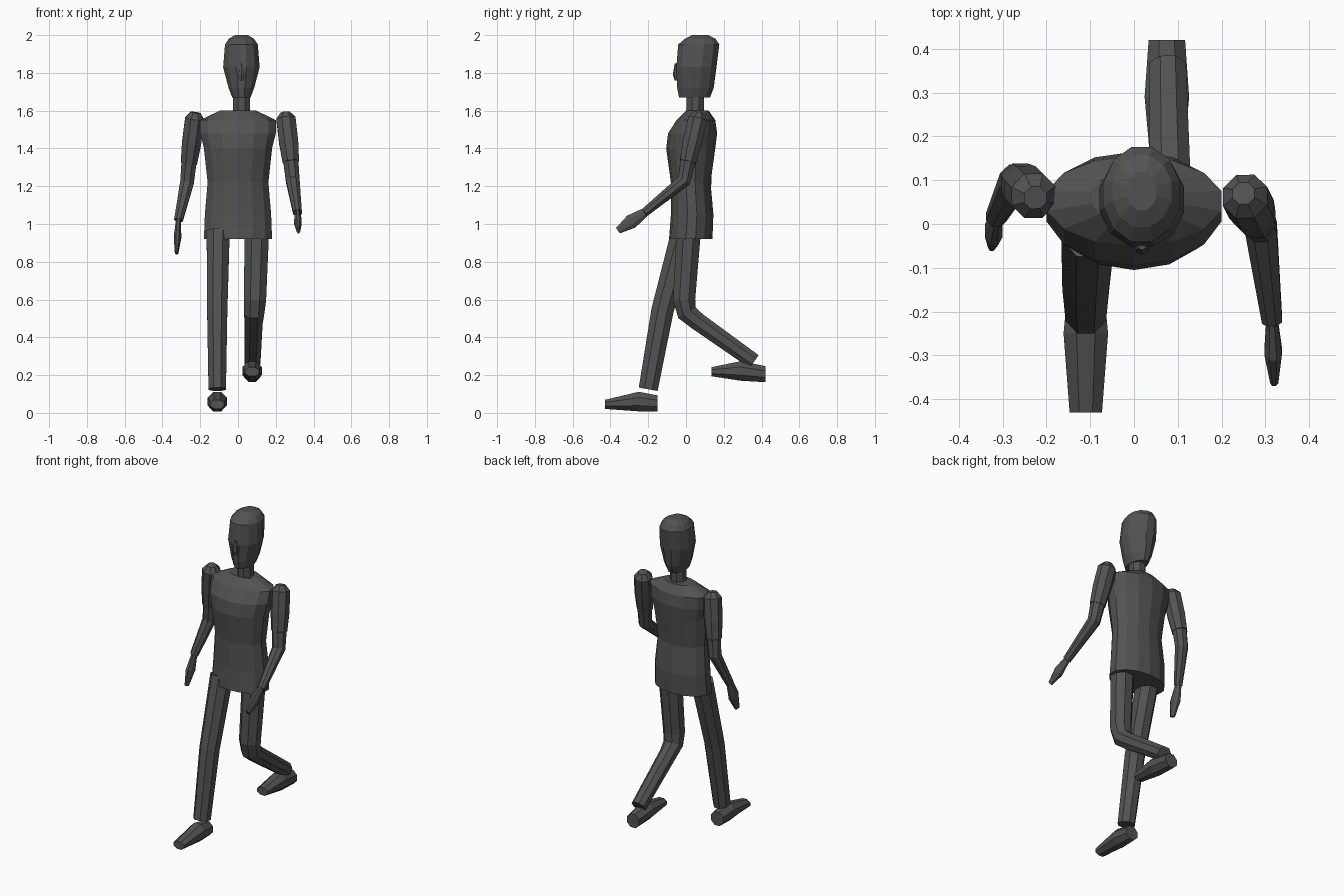
import bpy, bmesh, math
from mathutils import Vector

default_cube = bpy.data.objects.get("Cube")
if default_cube:
    bpy.data.objects.remove(default_cube, do_unlink=True)

RIGHT = Vector((1, 0, 0))
BACK = Vector((0, 1, 0))
UP = Vector((0, 0, 1))

# The single flat colour
shade = .085
dark_grey = bpy.data.materials.new("dark_grey")
dark_grey.use_nodes = True
dark_grey.diffuse_color = (shade, shade, shade, 1)
shader = dark_grey.node_tree.nodes["Principled BSDF"]
shader.inputs["Base Color"].default_value = dark_grey.diffuse_color


def loft(name, sections, sides=8):
    """Skin elliptical sections, each (centre, direction, half width, half depth)."""
    bm = bmesh.new()
    loops = []
    for centre, direction, half_width, half_depth in sections:
        across = (RIGHT - direction * RIGHT.dot(direction)).normalized()
        outward = direction.cross(across)
        angles = [math.tau * (corner + .5) / sides for corner in range(sides)]
        loops.append([bm.verts.new(centre
                                   + across * half_width * math.cos(angle)
                                   + outward * half_depth * math.sin(angle))
                      for angle in angles])
    for lower, upper in zip(loops, loops[1:]):
        for corner in range(sides):
            previous = corner - 1
            bm.faces.new((lower[previous], lower[corner], upper[corner], upper[previous]))
    bm.faces.new(loops[0])
    bm.faces.new(loops[-1])
    bmesh.ops.recalc_face_normals(bm, faces=bm.faces)
    mesh = bpy.data.meshes.new(name)
    bm.to_mesh(mesh)
    bm.free()
    mesh.materials.append(dark_grey)
    part = bpy.data.objects.new(name, mesh)
    bpy.context.collection.objects.link(part)


def column(name, x, levels, sides):
    """Upright part from levels of (height, half width, front, back)."""
    loft(name, [(Vector((x, (front + back) / 2, height)), UP, half_width, (back - front) / 2)
                for height, half_width, front, back in levels], sides)


def limb(name, path, start, end, flatness=1.0, swell=0.0):
    """Tapered tube along a path, mitred at its joints and optionally swelling midway."""
    points = [Vector(point) for point in path]
    sections = []
    for index, point in enumerate(points):
        before = points[max(index - 1, 0)]
        after = points[min(index + 1, len(points) - 1)]
        direction = ((point - before).normalized() + (after - point).normalized()).normalized()
        along = index / (len(points) - 1)
        radius = (start + (end - start) * along) * (1 + swell * math.sin(math.pi * along))
        sections.append((point, direction, radius, radius * flatness))
    loft(name, sections)


def arm(side, shoulder, cuff, elbow, wrist, fingertip):
    """Sleeve with a domed shoulder, forearm and flattened hand."""
    shoulder, cuff, wrist, fingertip = map(Vector, (shoulder, cuff, wrist, fingertip))
    direction = (cuff - shoulder).normalized()
    full = .055
    below_dome = shoulder + direction * full * .6
    loft(side + "_sleeve", [(shoulder, direction, full / 2, full / 2),
                            (below_dome, direction, full, full),
                            (shoulder.lerp(cuff, .6), direction, full, full),
                            (cuff, direction, full * .85, full * .85)])
    limb(side + "_forearm", (cuff, elbow, wrist), .043, .025, swell=.15)
    limb(side + "_hand", (wrist, wrist.lerp(fingertip, .5), fingertip),
         .014, .01, flatness=1.9, swell=.8)


def shoe(side, x, toe, instep, heel):
    """Eight sided shoe through toe, instep and heel centres of (y, z)."""
    sizes = ((.04, .026), (.055, .056), (.045, .046))
    loft(side + "_shoe", [(Vector((x, y, z)), BACK, half_width, half_height)
                          for (y, z), (half_width, half_height)
                          in zip((toe, instep, heel), sizes)])


# Torso narrowing at the waist, with sloping shoulders
column("torso", 0, [
    (.92, .185, -.09, .14),
    (1.05, .18, -.08, .145),
    (1.22, .165, -.08, .13),
    (1.4, .185, -.105, .155),
    (1.48, .205, -.095, .165),
    (1.55, .205, -.05, .155),
    (1.6, .1, 0, .12)], sides=14)

# Neck and long head with a rounded crown
middle = .018
column("neck", middle, [(1.57, .048, 0, .1), (1.7, .048, 0, .1)], sides=8)
column("head", middle, [
    (1.67, .05, -.04, .13),
    (1.72, .07, -.05, .15),
    (1.83, .1, -.055, .165),
    (1.95, .09, -.045, .18),
    (1.98, .07, -.01, .16),
    (2, .035, .03, .12)], sides=12)
column("nose", middle, [(1.76, .015, -.06, -.04), (1.79, .018, -.07, -.04),
                        (1.85, .01, -.06, -.04)], sides=6)

# Arms swinging opposite to the legs
arm("left", shoulder=(.25, .07, 1.59), cuff=(.28, .01, 1.33), elbow=(.29, -.01, 1.23),
    wrist=(.315, -.22, 1.06), fingertip=(.32, -.36, .965))
arm("right", shoulder=(-.225, .06, 1.59), cuff=(-.26, .095, 1.32), elbow=(-.27, .1, 1.22),
    wrist=(-.315, .015, 1.02), fingertip=(-.325, -.045, .845))

# Striding front leg and bent trailing leg
limb("right_leg", ((-.105, -.01, .96), (-.11, -.125, .54), (-.11, -.2, .125)),
     .066, .05, flatness=1.1)
limb("left_leg", ((.1, .015, .97), (.09, -.01, .6), (.085, .005, .53),
                  (.083, .06, .485), (.077, .36, .272)),
     .07, .045)

# Shoes, the trailing one lifted off the ground
shoe("right", -.11, toe=(-.43, .045), instep=(-.25, .06), heel=(-.15, .05))
shoe("left", .075, toe=(.135, .218), instep=(.29, .222), heel=(.42, .205))
